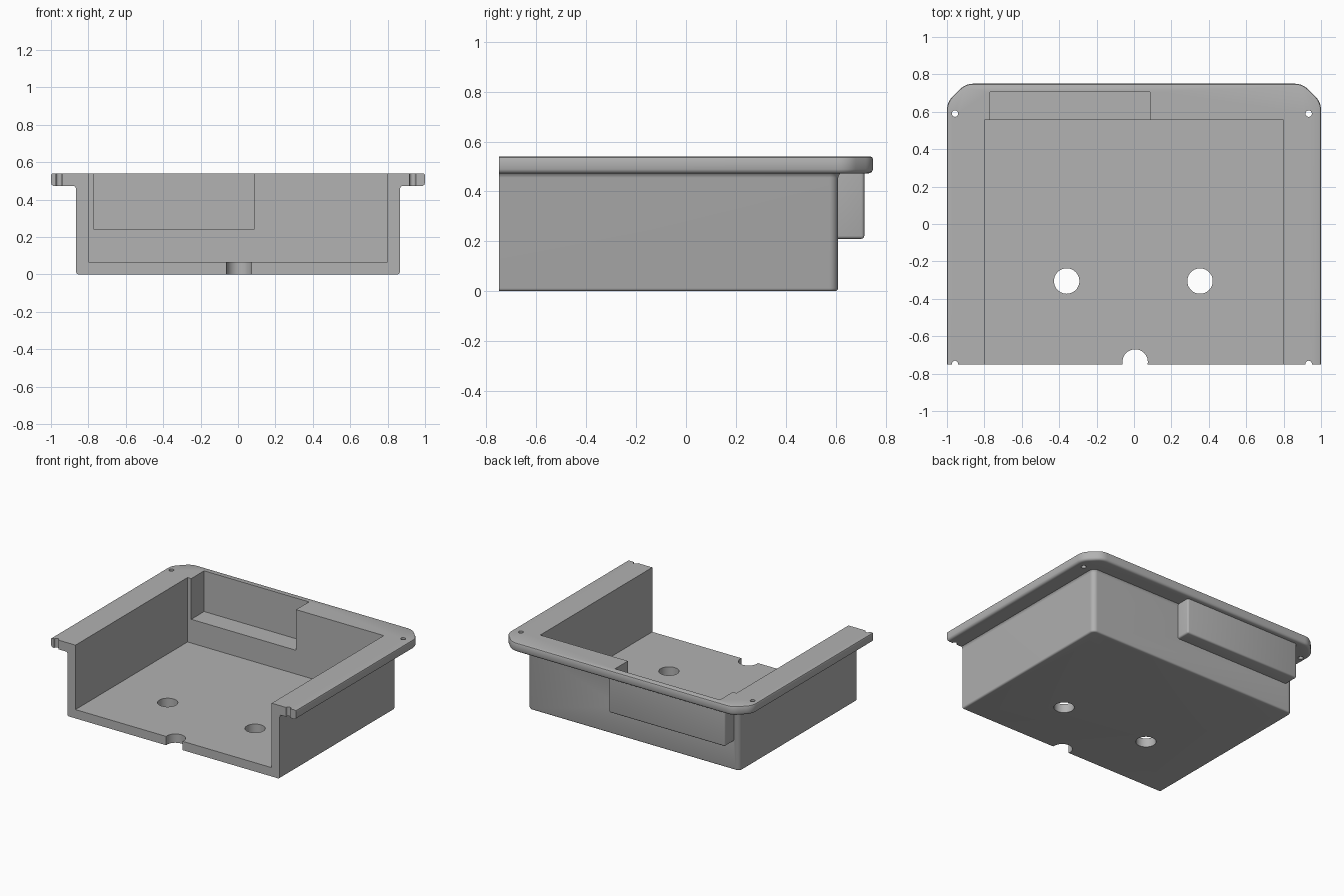
import bpy, bmesh, math

if "Cube" in bpy.data.objects:
    bpy.data.objects.remove(bpy.data.objects["Cube"])

FRONT, BACK, TOP = -0.75, 0.75, 0.54

grey = bpy.data.materials.new("light grey")
grey.diffuse_color = (0.445, 0.445, 0.445, 1)
grey.use_nodes = True
grey.node_tree.nodes["Principled BSDF"].inputs["Base Color"].default_value = grey.diffuse_color


def add_object(name, bm):
    bmesh.ops.recalc_face_normals(bm, faces=bm.faces)
    me = bpy.data.meshes.new(name)
    bm.to_mesh(me)
    bm.free()
    ob = bpy.data.objects.new(name, me)
    bpy.context.collection.objects.link(ob)
    me.materials.append(grey)
    return ob


def outline(side_centre, back_centre, radius, steps=6):
    """Symmetric plan with rounded back corners, running past the front cut."""
    half = [(side_centre[0] + radius, -1)]
    for (cx, cy), start in ((side_centre, 0), (back_centre, 45)):
        for i in range(steps + 1):
            a = math.radians(start + 45 * i / steps)
            p = (cx + radius * math.cos(a), cy + radius * math.sin(a))
            if math.dist(p, half[-1]) > 1e-5:
                half.append(p)
    return half + [(-x, y) for x, y in reversed(half)]


def loft(name, side_centre, back_centre, radius, levels):
    """Stack the plan at each (height, outward offset) and skin it."""
    bm = bmesh.new()
    rings = [[bm.verts.new((x, y, z)) for x, y in outline(side_centre, back_centre, radius + off)]
             for z, off in levels]
    for lo, hi in zip(rings, rings[1:]):
        n = len(lo)
        for i in range(n):
            j = (i + 1) % n
            bm.faces.new((lo[i], lo[j], hi[j], hi[i]))
    bm.faces.new(rings[0][::-1])
    bm.faces.new(rings[-1])
    return add_object(name, bm)


def box(name, lo, hi, bevel=0):
    bm = bmesh.new()
    bmesh.ops.create_cube(bm, size=1)
    for v in bm.verts:
        v.co = [(a + b) / 2 + c * (b - a) for a, b, c in zip(lo, hi, v.co)]
    if bevel:
        bmesh.ops.bevel(bm, geom=bm.edges[:], offset=bevel, segments=3, profile=0.5, affect='EDGES')
    return add_object(name, bm)


def drill(name, x, y, radius, z0, z1):
    bm = bmesh.new()
    bmesh.ops.create_cone(bm, cap_ends=True, segments=40, radius1=radius, radius2=radius, depth=z1 - z0)
    bmesh.ops.translate(bm, verts=bm.verts, vec=(x, y, (z0 + z1) / 2))
    return add_object(name, bm)


def combine(target, tool, operation):
    mod = target.modifiers.new(operation.title(), 'BOOLEAN')
    mod.operation, mod.solver, mod.object = operation, 'EXACT', tool
    bpy.context.view_layer.objects.active = target
    bpy.ops.object.modifier_apply(modifier=mod.name)
    bpy.data.objects.remove(tool, do_unlink=True)


# Tray body: rounded bottom edge and a small flare under the rim
r = 0.035
centre = (0.865 - r, 0.61 - r)
tray = loft("open_tray_housing", centre, centre, r,
            [(0, -0.012), (0.002, -0.006), (0.006, -0.002), (0.012, 0),
             (0.455, 0), (0.465, 0.003), (0.472, 0.009), (0.485, 0.02)])

# Rim with chamfered, softened back corners
rim = loft("rim", (0.9, 0.61), (0.86, 0.65), 0.1,
           [(0.472, -0.02), (0.474, -0.011), (0.479, -0.004), (0.489, 0),
            (0.53, 0), (0.537, -0.003), (TOP, -0.01)])
combine(tray, rim, 'UNION')

# Pocket housing that sticks out of the back wall
combine(tray, box("pocket_shell", (-0.817, 0.57, 0.21), (0.13, 0.715, 0.51), 0.012), 'UNION')

# Main cavity, stepped pocket, and the flat open front
combine(tray, box("cavity", (-0.8, -2, 0.065), (0.8, 0.555, 1)), 'DIFFERENCE')
combine(tray, box("pocket", (-0.77, 0.4, 0.24), (0.085, 0.705, 1.1)), 'DIFFERENCE')
combine(tray, box("front_cut", (-2, -2, -1), (2, FRONT, 2)), 'DIFFERENCE')

# Floor holes and the half-round notch at the front
for x, y in ((-0.36, -0.305), (0.353, -0.305), (0.006, -0.738)):
    combine(tray, drill("floor_hole", x, y, 0.068, -0.2, 0.2), 'DIFFERENCE')

# Screw holes through the rim
for x in (-0.957, 0.934):
    for y in (0.59, -0.748):
        combine(tray, drill("screw_hole", x, y, 0.017, 0.3, 0.8), 'DIFFERENCE')

tray.data.materials.clear()
tray.data.materials.append(grey)
for p in tray.data.polygons:
    p.material_index = 0
tray.select_set(True)
bpy.context.view_layer.objects.active = tray
bpy.ops.object.shade_smooth_by_angle(angle=math.radians(35))
